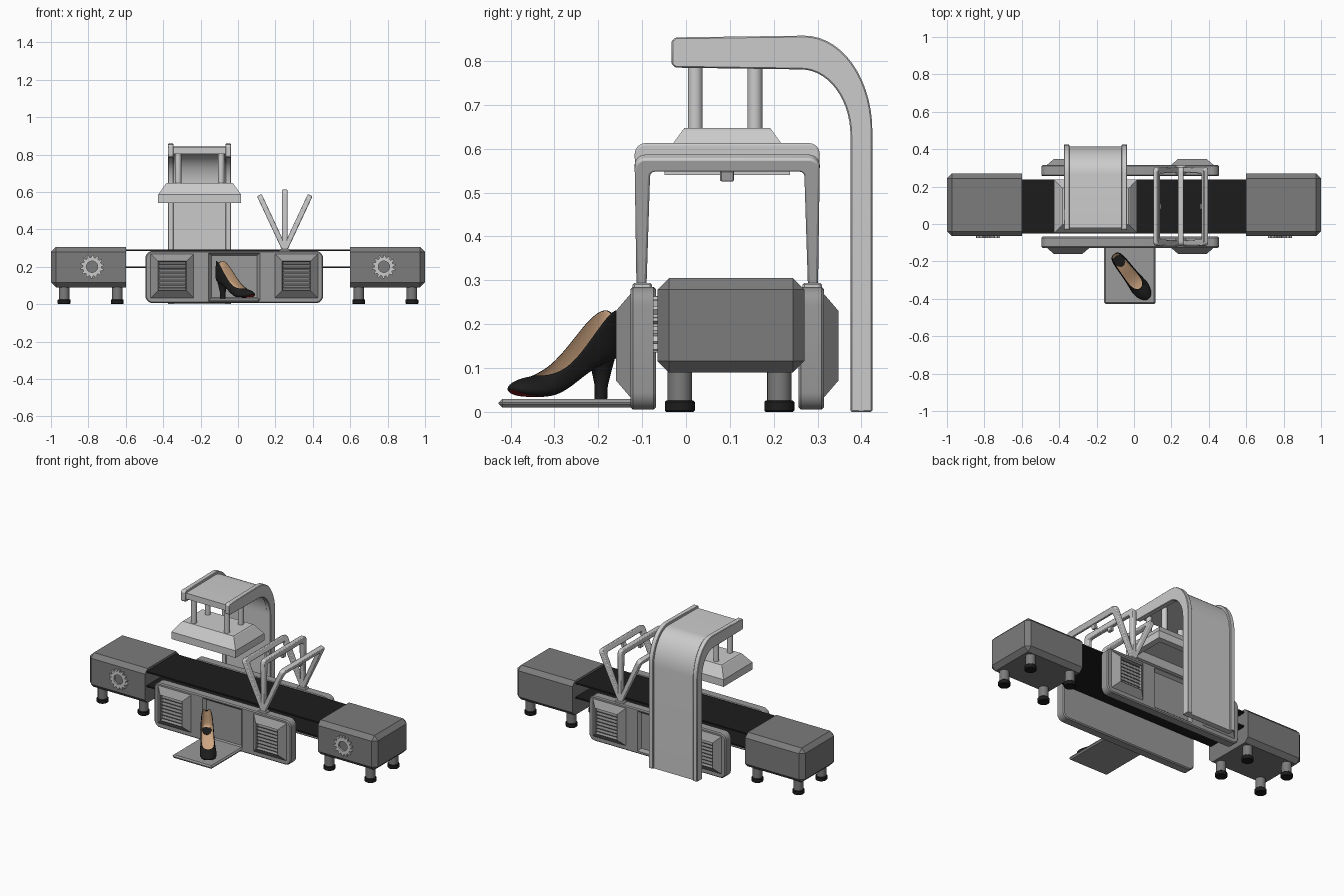
import bpy, bmesh
from math import sin, cos, pi, radians
from mathutils import Matrix, Vector

if "Cube" in bpy.data.objects:
    bpy.data.objects.remove(bpy.data.objects["Cube"])

def mat(name, r, g, b):
    m = bpy.data.materials.new(name)
    m.diffuse_color = (r, g, b, 1)
    m.use_nodes = True
    m.node_tree.nodes["Principled BSDF"].inputs["Base Color"].default_value = m.diffuse_color
    return m

BLACK = mat("black", .012, .012, .012)
DARK = mat("dark_grey", .2, .2, .2)
MID = mat("mid_grey", .32, .32, .32)
TAN = mat("tan_lining", .62, .38, .22)
RED = mat("red_sole", .3, .01, .015)
YC = 0.094                      # centre line of the conveyor

def finish(name, bm, m=None, smooth=None):
    bmesh.ops.recalc_face_normals(bm, faces=bm.faces[:])
    me = bpy.data.meshes.new(name)
    bm.to_mesh(me)
    bm.free()
    ob = bpy.data.objects.new(name, me)
    bpy.context.collection.objects.link(ob)
    if m:
        me.materials.append(m)
    if smooth:
        bpy.ops.object.select_all(action='DESELECT')
        ob.select_set(True)
        bpy.context.view_layer.objects.active = ob
        bpy.ops.object.shade_smooth_by_angle(angle=radians(smooth))
    return ob

def bevel(ob, w, seg=1):
    b = ob.modifiers.new("bevel", 'BEVEL')
    b.width, b.segments, b.limit_method = w, seg, 'ANGLE'
    return ob

def loft(rings):
    bm = bmesh.new()
    vs = [[bm.verts.new(p) for p in r] for r in rings]
    n = len(vs[0])
    for a, b in zip(vs, vs[1:]):
        for i in range(n):
            j = (i + 1) % n
            bm.faces.new((a[i], a[j], b[j], b[i]))
    bm.faces.new(vs[0])
    bm.faces.new(vs[-1])
    return bm

def box(name, x0, x1, y0, y1, z0, z1, m=None):
    r = lambda z: [(x0, y0, z), (x1, y0, z), (x1, y1, z), (x0, y1, z)]
    return finish(name, loft([r(z0), r(z1)]), m)

def cyl(name, x, y, z0, z1, r, m=None):
    ring = lambda z: [(x + r*cos(i*pi/12), y + r*sin(i*pi/12), z) for i in range(24)]
    return finish(name, loft([ring(z0), ring(z1)]), m, 40)

def prism_x(prof, x0, x1):
    return loft([[(x, y, z) for y, z in prof] for x in (x0, x1)])

def arc(cx, cy, rx, ry, a0, a1, n):
    return [(cx + rx*cos(radians(a0 + (a1-a0)*i/n)), cy + ry*sin(radians(a0 + (a1-a0)*i/n)))
            for i in range(n + 1)]

# Conveyor end housings with feet and gears
for s in (-1, 1):
    tag = "left" if s < 0 else "right"
    bm = loft([[(s*x, y, z) for x, y in ((.6, -.065), (1, -.065), (1, .27), (.6, .27))] for z in (.09, .305)])
    edges = [e for e in bm.edges if any(abs(v.co.x) > .9 for v in e.verts)]
    bmesh.ops.bevel(bm, geom=edges, offset=.026, segments=1, affect='EDGES')
    finish(tag + "_housing", bm, DARK)
    for x in (.645, .93):
        for y in (-.014, .213):
            cyl(tag + "_leg", s*x, y, .02, .1, .028, DARK)
            bevel(cyl(tag + "_foot", s*x, y, 0, .026, .034, BLACK), .003)
    bm = bmesh.new()
    N = 56
    R = [(.05, .064, .064, .05)[i % 4] for i in range(N)]
    rows = [[bm.verts.new((s*.78 + r*cos(i*2*pi/N), y, .2 + r*sin(i*2*pi/N))) for i, r in enumerate(rr)]
            for rr, y in ((R, -.06), (R, -.075), ([.03]*N, -.075), ([.03]*N, -.06))]
    for k in range(4):
        a, b = rows[k], rows[(k+1) % 4]
        for i in range(N):
            j = (i+1) % N
            bm.faces.new((a[i], a[j], b[j], b[i]))
    finish(tag + "_gear", bm)

# Belt runs
box("belt_top", -.61, .61, -.05, .238, .283, .292, BLACK)
box("belt_return", -.61, .61, -.05, .238, .193, .202, BLACK)

def frustum(cx, hx, z0, z1, d0, inset, d1, s):
    ring = lambda t, d: [(cx-hx+t, YC+s*d, z0+t), (cx+hx-t, YC+s*d, z0+t),
                         (cx+hx-t, YC+s*d, z1-t), (cx-hx+t, YC+s*d, z1-t)]
    return loft([ring(0, d0), ring(inset, d1)])

# Side panels with recessed centres and louvred vents
PX = -.02
outline = []
for cx, cz, a in ((.435, .245, 0), (-.475+.04, .245, 90), (-.435, .045, 180), (.435, .045, 270)):
    outline += arc(PX + cx, cz, .04, .04, a, a + 90, 6)
for s in (-1, 1):
    tag = "front" if s < 0 else "back"
    bm = loft([[(x, YC+s*d, z) for x, z in outline] for d in (.162, .221)])
    panel = bevel(finish(tag + "_panel", bm, MID, 35), .006)
    cut = finish(tag + "_recess_cutter", frustum(PX, .138, .02, .275, .223, .016, .203, s))
    cut.hide_render = True
    cut.hide_set(True)
    b = panel.modifiers.new("recess", 'BOOLEAN')
    b.object, b.operation = cut, 'DIFFERENCE'
    for k in (-1, 1):
        cx = PX + k*.332
        bm = frustum(cx, .118, .03, .272, .218, .042, .254, s)
        bm.normal_update()
        f = max(bm.faces, key=lambda f: s*f.calc_center_median().y)
        bmesh.ops.inset_region(bm, faces=[f], thickness=.006)
        bmesh.ops.translate(bm, verts=f.verts[:], vec=(0, -s*.02, 0))
        finish(tag + "_vent", bm, MID)
        for i in range(7):
            z = .088 + i*.021
            sl = [(YC+s*.235, z+.012), (YC+s*.249, z), (YC+s*.249, z-.004), (YC+s*.235, z+.006)]
            finish(tag + "_louvre", prism_x(sl, cx-.07, cx+.07), DARK)

# Fan of three scanner arches
half = [(.184, 0), (.207, 0)] + arc(.186, .297, .025, .025, 0, 90, 6)
inner = arc(.164, .276, .012, .012, 90, 0, 4)
prof = ([(YC + y, z) for y, z in half] + [(YC - y, z) for y, z in reversed(half)]
        + [(YC - y, z) for y, z in reversed(inner)] + [(YC + y, z) for y, z in inner])
for a in (-25, 0, 25):
    M = Matrix.Translation((.25, 0, .291)) @ Matrix.Rotation(radians(a), 4, 'Y')
    bevel(finish("scanner_arch", prism_x(prof, -.014, .014), None, 35), .005, 2).matrix_world = M
    bevel(box("scanner_sensor", -.01, .01, YC-.016, YC+.016, .262, .29), .003).matrix_world = M
for y in (-.1, .288):
    bevel(box("arch_mount", .222, .278, y-.022, y+.022, .27, .294), .004)

# Overhead column: two rails with an inset slab between them
outer = [(-.033, .793), (-.033, .846), (-.024, .854)] + arc(.27, .64, .155, .218, 90, 0, 14) + [(.425, 0)]
inn = [(.375, 0)] + arc(.262, .63, .113, .151, 0, 90, 14) + [(-.024, .785)]
for x in (-.36, -.052):
    bevel(finish("column_rail", prism_x(outer + inn, x-.015, x+.015), None, 35), .003)
so = [(-.022, .84)] + arc(.268, .64, .146, .203, 90, 0, 14) + [(.414, 0)]
si = [(.379, 0)] + arc(.262, .63, .117, .168, 0, 90, 14) + [(-.022, .803)]
finish("column_slab", prism_x(so + si, -.35, -.06), None, 35)

# Press head on four rods
HX = -.205
def rect(hx, hy, z):
    return [(HX+a*hx, YC+b*hy, z) for a, b in ((-1, -1), (1, -1), (1, 1), (-1, 1))]
finish("press_head", loft([rect(.15, .08, .575), rect(.185, .105, .54), rect(.222, .143, .54),
                           rect(.222, .143, .585), rect(.182, .102, .642), rect(.176, .098, .647)]))
for x in (HX-.115, HX+.115):
    for y in (.021, .157):
        cyl("press_rod", x, y, .64, .81, .017)

# Display tray
bevel(box("shoe_tray", -.16, .116, -.427, -.11, .01, .03, MID), .008)

# High heeled shoe: stations of (along, half width, opening, sole z, rim z)
P0, D = Vector((-.107, -.160)), Vector((.61, -.792))
Nn = Vector((.792, .61))
def place(s, w, z):
    p = P0 + D*s + Nn*w
    return (p.x, p.y, z)
stations = [(0, .014, .012, .13, .225), (.012, .030, .023, .117, .238), (.05, .037, .031, .11, .217),
            (.10, .039, .034, .088, .162), (.15, .041, .037, .056, .113), (.19, .046, .036, .038, .092),
            (.22, .049, .026, .034, .084), (.236, .049, 0, .034, .084), (.262, .044, 0, .035, .08),
            (.287, .032, 0, .041, .072), (.304, .012, 0, .05, .062)]
bm = bmesh.new()
rows = []
for s, w, o, zb, zr in stations:
    h = zr - zb
    side = [(o, zr), ((o+w)/2, zb+h*.88), (w, zb+h*.5), (w, zb+h*.2), (w*.8, zb)]
    pts = side + [(0, zb)] + [(-a, b) for a, b in reversed(side)]
    rows.append([bm.verts.new(place(s, a, b)) for a, b in pts])
for a, b in zip(rows, rows[1:]):
    for i in range(10):
        f = bm.faces.new((a[i], a[i+1], b[i+1], b[i]))
        f.material_index = 2 if i in (4, 5) else 0
bm.faces.new(rows[0])
bm.faces.new(rows[-1])
bmesh.ops.remove_doubles(bm, verts=bm.verts[:], dist=.0005)
for f in bm.faces:
    f.smooth = True
# orient outward: sole faces must point down
bmesh.ops.recalc_face_normals(bm, faces=bm.faces[:])
if sum(f.normal.z for f in bm.faces if f.material_index == 2) > 0:
    bmesh.ops.reverse_faces(bm, faces=bm.faces[:])
me = bpy.data.meshes.new("shoe_upper")
bm.to_mesh(me)
bm.free()
for m in (BLACK, TAN, RED, TAN):
    me.materials.append(m)
shoe = bpy.data.objects.new("shoe_upper", me)
bpy.context.collection.objects.link(shoe)
sol = shoe.modifiers.new("lining", 'SOLIDIFY')
sol.thickness, sol.offset, sol.material_offset = .003, -1, 1
shoe.modifiers.new("smooth", 'SUBSURF').levels = 2
shoe.modifiers["smooth"].render_levels = 2

# Shoe heel: (back, front, half width, z)
rings = []
for b, f, w, z in ((.028, .058, .014, .03), (.026, .058, .014, .06), (.016, .066, .02, .095), (.008, .082, .028, .122)):
    c, r = (b+f)/2, (f-b)/2
    rings.append([place(c + r*cos(i*pi/8), w*sin(i*pi/8), z - max(0, (c + r*cos(i*pi/8) - .05))*.5*(z > .1))
                  for i in range(16)])
finish("shoe_heel", loft(rings), BLACK, 50)
